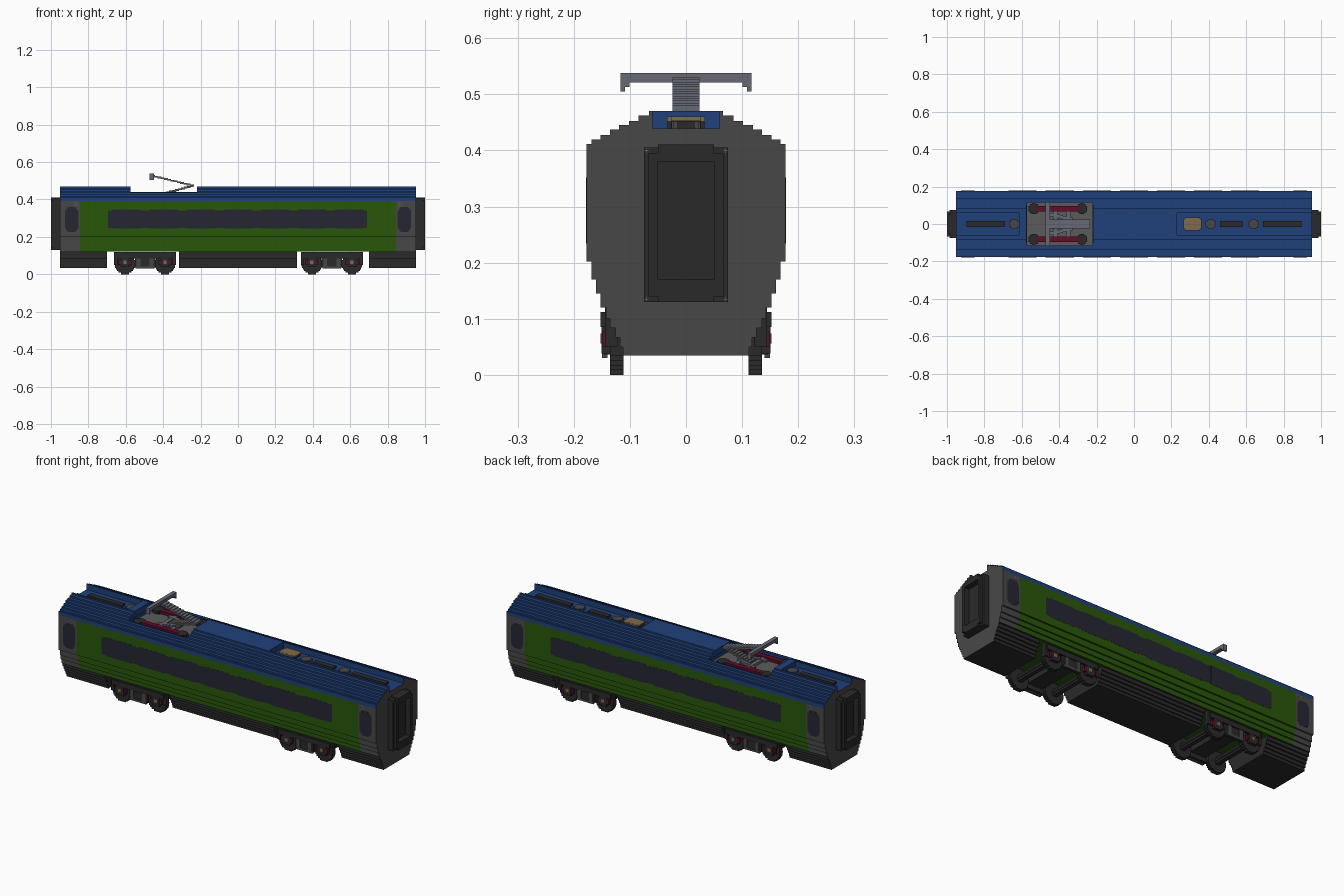
import bpy, bmesh, math
from mathutils import Vector, Matrix

if "Cube" in bpy.data.objects:
    bpy.data.objects.remove(bpy.data.objects["Cube"], do_unlink=True)


def material(name, r, g, b):
    m = bpy.data.materials.new(name)
    m.use_nodes = True
    m.diffuse_color = (r, g, b, 1)
    m.node_tree.nodes["Principled BSDF"].inputs["Base Color"].default_value = (r, g, b, 1)
    return m


GREEN = material("green", 0.022, 0.096, 0.003)
BLUE = material("roof blue", 0.014, 0.052, 0.195)
GREY = material("mid grey", 0.064, 0.064, 0.064)
DARK = material("dark grey", 0.023, 0.023, 0.023)
GLASS = material("window glass", 0.019, 0.019, 0.032)
LIGHT = material("light grey", 0.133, 0.142, 0.175)
STEEL = material("steel grey", 0.105, 0.105, 0.108)
TAN = material("tan", 0.215, 0.145, 0.075)
RED = material("dark red", 0.115, 0.004, 0.021)


def finish(name, bm, mat):
    bmesh.ops.recalc_face_normals(bm, faces=bm.faces)
    me = bpy.data.meshes.new(name)
    bm.to_mesh(me)
    bm.free()
    me.materials.append(mat)
    ob = bpy.data.objects.new(name, me)
    bpy.context.collection.objects.link(ob)
    return ob


def part(name, mat, boxes):
    """One object from boxes given as (x0, x1, y0, y1, z0, z1)."""
    bm = bmesh.new()
    for x0, x1, y0, y1, z0, z1 in boxes:
        size = Matrix.Diagonal((abs(x1 - x0), abs(y1 - y0), abs(z1 - z0), 1))
        mid = Matrix.Translation(((x0 + x1) / 2, (y0 + y1) / 2, (z0 + z1) / 2))
        bmesh.ops.create_cube(bm, size=1, matrix=mid @ size)
    return finish(name, bm, mat)


def flip_y(boxes):
    return boxes + [(a, b, -d, -c, e, f) for a, b, c, d, e, f in boxes]


def flip_x(boxes):
    return boxes + [(-b, -a, c, d, e, f) for a, b, c, d, e, f in boxes]


def disc_rows(r, n):
    """Rows (low, high, half width) of a blocky disc."""
    h = 2 * r / n
    return [(-r + i * h, -r + (i + 1) * h,
             math.sqrt(max(r * r - (-r + (i + 0.5) * h) ** 2, 0))) for i in range(n)]


def stair(p, q, n, hy, hx, hz):
    """Stepped bar running from p to q."""
    p, q = Vector(p), Vector(q)
    pts = [p.lerp(q, i / (n - 1)) for i in range(n)]
    return [(v.x - hx, v.x + hx, v.y - hy, v.y + hy, v.z - hz, v.z + hz) for v in pts]


# Body shell: stepped cross-section (start height, half width) swept along x
ROWS = [(0.035, 0.112), (0.05, 0.118), (0.067, 0.126), (0.084, 0.135), (0.101, 0.143),
        (0.12, 0.152), (0.145, 0.160), (0.17, 0.168), (0.202, 0.177), (0.412, 0.168),
        (0.420, 0.152), (0.428, 0.135), (0.437, 0.119), (0.445, 0.102), (0.453, 0.085),
        (0.462, 0.066), (0.470, 0)]
END = 0.953
half = []
for (z0, w), (z1, _) in zip(ROWS, ROWS[1:]):
    half += [(w, z0), (w, z1)]
outline = half + [(-w, z) for w, z in reversed(half)]
bm = bmesh.new()
face = bm.faces.new([bm.verts.new((-END, y, z)) for y, z in outline])
ext = bmesh.ops.extrude_face_region(bm, geom=[face])
bmesh.ops.translate(bm, vec=(2 * END, 0, 0),
                    verts=[v for v in ext["geom"] if isinstance(v, bmesh.types.BMVert)])
body = finish("body_shell", bm, GREEN)

# Cut the bogie bays, roof channels and roof gap, then the sunken collector pit
PIT = 0.422
for cuts in ([(-0.70, -0.315, -0.3, 0.3, -0.1, 0.1215), (0.315, 0.70, -0.3, 0.3, -0.1, 0.1215),
              (0.23, 1.1, -0.06, 0.06, 0.439, 0.6), (-1.1, -0.615, -0.06, 0.06, 0.439, 0.6),
              (-0.575, -0.22, -0.3, 0.3, 0.439, 0.6)],
             [(-0.572, -0.223, -0.116, 0.116, PIT, 0.6)]):
    cutter = part("body_cutter", GREEN, cuts)
    cutter.hide_render = True
    mod = body.modifiers.new("cut", "BOOLEAN")
    mod.operation, mod.solver, mod.object = "DIFFERENCE", "EXACT", cutter
    deps = bpy.context.evaluated_depsgraph_get()
    cut_mesh = bpy.data.meshes.new_from_object(body.evaluated_get(deps))
    body.modifiers.clear()
    body.data = cut_mesh
    bpy.data.objects.remove(cutter, do_unlink=True)
cut_mesh.materials.clear()
for m in (GREEN, BLUE, GREY, DARK, STEEL):
    cut_mesh.materials.append(m)

# Split at the colour borders and colour by position and direction
bm = bmesh.new()
bm.from_mesh(cut_mesh)
for co, no in [((-0.845, 0, 0), (1, 0, 0)), ((0.845, 0, 0), (1, 0, 0)),
               ((0, 0, 0.391), (0, 0, 1)), ((0, 0, 0.1205), (0, 0, 1))]:
    bmesh.ops.bisect_plane(bm, geom=bm.verts[:] + bm.edges[:] + bm.faces[:],
                           plane_co=co, plane_no=no, dist=1e-5)
bm.normal_update()
for f in bm.faces:
    c, n = f.calc_center_median(), f.normal
    if abs(n.x) > 0.9 and abs(c.x) > 0.94:
        f.material_index = 2
    elif n.z > 0.9 and abs(c.z - PIT) < 0.001 and -0.575 < c.x < -0.22:
        f.material_index = 4
    elif c.z > 0.391:
        f.material_index = 1
    elif c.z < 0.1206:
        f.material_index = 3
    else:
        f.material_index = 2 if abs(c.x) > 0.845 else 0
bm.to_mesh(cut_mesh)
bm.free()

# Long window band with seven slightly taller panes, and rounded door windows
Y0, Y1 = 0.174, 0.1776
band = [(-0.695, 0.69, Y0, Y1, 0.248, 0.341)]
for i in range(7):
    x = -0.595 + i * 0.198
    band.append((x - 0.075, x + 0.075, Y0, Y1 + 0.0002, 0.244, 0.346))
part("side_windows", GLASS, flip_y(band))
door = [(0.89 - w, 0.89 + w, Y0, Y1 + i * 0.0002, a, b) for i, (w, a, b) in enumerate(
        [(0.022, 0.226, 0.36), (0.03, 0.234, 0.352), (0.036, 0.245, 0.342)])]
part("door_windows", GLASS, flip_x(flip_y(door)))
# Small light studs above the doors
studs = [(x - 0.003, x + 0.003, Y0, Y1, z - 0.003, z + 0.003)
         for x, z in [(0.862, 0.382), (0.875, 0.382), (0.862, 0.37), (0.875, 0.37)]]
part("door_studs", LIGHT, flip_x(flip_y(studs)))

# End gangways: stepped frame with a recessed door panel
frame = [(0.95, 1.0, 0.05, 0.067, 0.14, 0.395), (0.95, 0.985, 0.067, 0.075, 0.13, 0.405)]
frame = flip_y(frame) + [(0.95, 1.0, -0.05, 0.05, 0.13, 0.17),
                         (0.95, 1.0, -0.05, 0.05, 0.38, 0.411),
                         (0.95, 0.985, -0.067, 0.067, 0.13, 0.14),
                         (0.95, 0.985, -0.067, 0.067, 0.395, 0.405)]
part("gangway_frames", DARK, flip_x(frame))
part("gangway_doors", DARK, flip_x([(0.95, 0.97, -0.05, 0.05, 0.17, 0.38)]))
marks = []
for z in (0.135, 0.4):
    marks += [(0.984, 0.986, 0.0705, 0.0715, z - 0.005, z + 0.005),
              (0.984, 0.986, 0.067, 0.075, z - 0.0005, z + 0.0005)]
part("gangway_marks", LIGHT, flip_x(flip_y(marks)))

# Roof equipment in the channels
Z = 0.438
part("roof_vents", DARK, [(-0.895, -0.69, -0.015, 0.015, Z, 0.452),
                          (0.69, 0.895, -0.015, 0.015, Z, 0.452),
                          (0.46, 0.58, -0.015, 0.015, Z, 0.452)])
domes = [(x + a, x + b, -w, w, Z, 0.452) for x in (-0.64, 0.41, 0.64)
         for a, b, w in disc_rows(0.027, 7)]
part("roof_domes", GREY, domes)
part("roof_unit_base", DARK, [(0.272, 0.352, -0.033, 0.033, Z, 0.453)])
part("roof_unit", TAN, [(0.265, 0.36, -0.027, 0.027, 0.453, 0.461),
                        (0.272, 0.353, -0.034, 0.034, 0.453, 0.4605)])

# Current collector: insulators, red base rails, folded arm and contact head
insul = [(x + a, x + b, 0.082 - w, 0.082 + w, PIT, 0.437) for x in (-0.535, -0.28)
         for a, b, w in disc_rows(0.029, 7)]
part("collector_insulators", DARK, flip_y(insul))
part("collector_rails", RED, flip_y([(-0.52, -0.295, 0.068, 0.096, PIT, 0.438)]))
part("collector_base", LIGHT, [(-0.43, -0.41, -0.066, 0.066, PIT, 0.436),
                               (-0.36, -0.34, -0.066, 0.066, PIT, 0.436)]
     + flip_y(stair((-0.44, 0.05, 0.43), (-0.34, 0.025, 0.437), 7, 0.01, 0.01, 0.006)))
part("collector_lower_arm", STEEL,
     stair((-0.39, 0, 0.434), (-0.247, 0, 0.472), 10, 0.024, 0.01, 0.005))
part("collector_upper_arm", LIGHT,
     stair((-0.247, 0, 0.476), (-0.455, 0, 0.526), 13, 0.024, 0.0105, 0.0045))
part("collector_head", LIGHT, [(-0.472, -0.45, -0.117, 0.117, 0.521, 0.538)]
     + flip_y([(-0.472, -0.45, 0.109, 0.117, 0.505, 0.521),
               (-0.472, -0.45, 0.101, 0.109, 0.513, 0.521)]))

# Two bogies, each with four wheels
for side, cx in (("left", 0.502), ("right", -0.497)):
    def bogie_part(name, mat, boxes):
        part(side + "_bogie_" + name, mat,
             [(a + cx, b + cx, c, d, e, f) for a, b, c, d, e, f in boxes])

    wheels, axles, boxes, caps, hubs = [], [], [], [], []
    for x in (-0.107, 0.107):
        wheels += [(x - w, x + w, 0.111, 0.135, 0.055 + a, 0.055 + b)
                   for a, b, w in disc_rows(0.055, 13)]
        axles += [(x - w, x + w, -0.111, 0.111, 0.055 + a, 0.055 + b)
                  for a, b, w in disc_rows(0.016, 3)]
        boxes.append((x - 0.034, x + 0.034, 0.13, 0.149, 0.05, 0.077))
        caps.append((x - 0.022, x + 0.022, 0.13, 0.151, 0.038, 0.088))
        hubs.append((x - 0.009, x + 0.009, 0.148, 0.1525, 0.056, 0.074))
    bogie_part("wheels", DARK, flip_y(wheels))
    bogie_part("axles", DARK, axles)
    bogie_part("axle_boxes", RED, flip_y(boxes))
    bogie_part("box_caps", DARK, flip_y(caps))
    bogie_part("hubs", TAN, flip_y(hubs))
    # Side frames, cross beam and springs
    bogie_part("frame", DARK, flip_y([
        (-0.165, 0.165, 0.122, 0.144, 0.09, 0.12), (-0.155, 0.155, 0.144, 0.152, 0.085, 0.112),
        (-0.055, 0.055, 0.125, 0.146, 0.036, 0.09), (-0.165, -0.148, 0.122, 0.144, 0.05, 0.09),
        (0.148, 0.165, 0.122, 0.144, 0.05, 0.09)])
        + [(-0.045, 0.045, -0.125, 0.125, 0.06, 0.12)])
    bogie_part("springs", GREY, flip_y([
        (-0.05, 0.05, 0.14, 0.15, 0.03, 0.042), (-0.045, -0.025, 0.14, 0.15, 0.042, 0.085),
        (0.025, 0.045, 0.14, 0.15, 0.042, 0.085)]))
